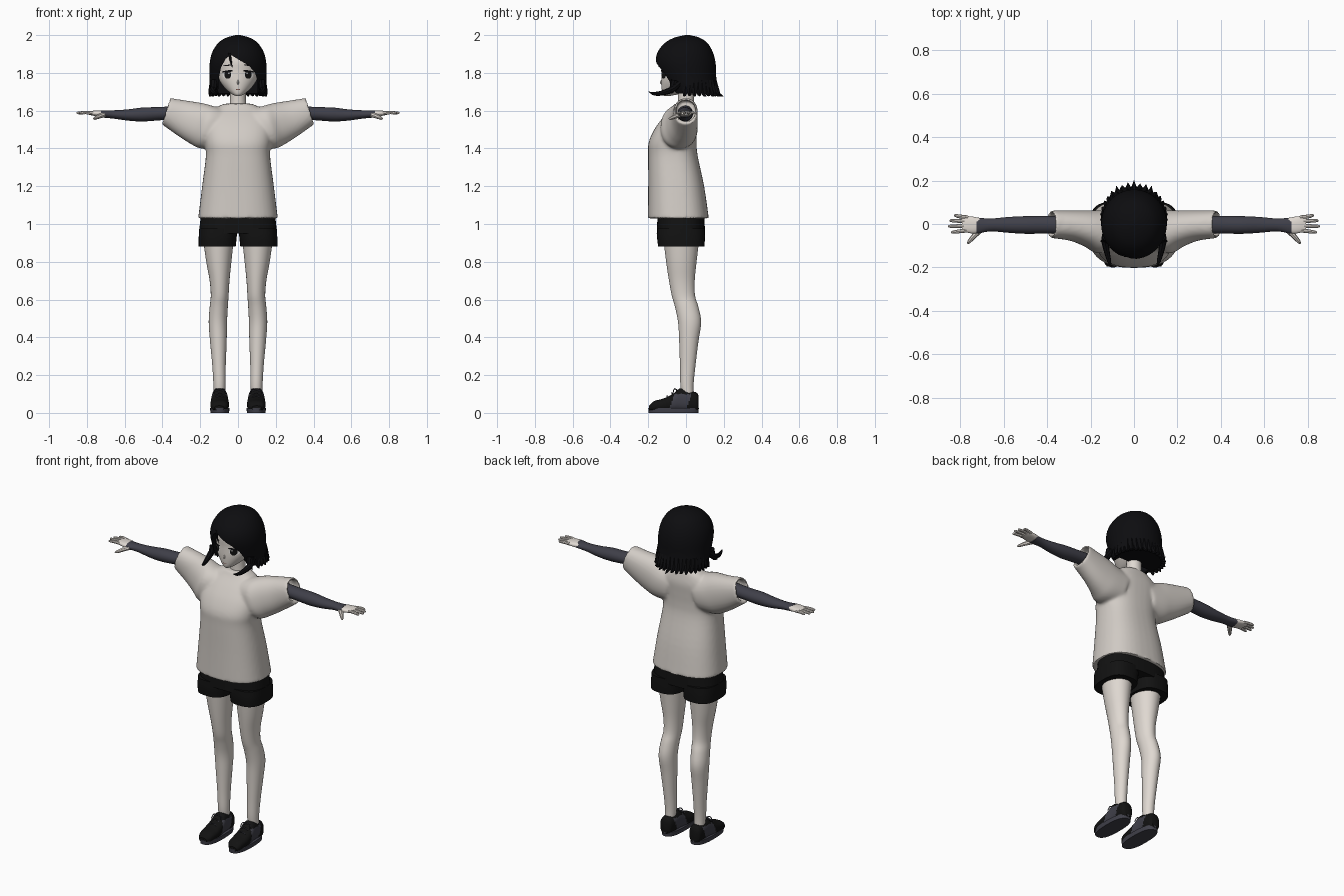
import bpy, bmesh, math
from mathutils import Vector
from mathutils.bvhtree import BVHTree

if "Cube" in bpy.data.objects:
    bpy.data.objects.remove(bpy.data.objects["Cube"], do_unlink=True)


def material(name, r, g, b):
    m = bpy.data.materials.new(name)
    m.use_nodes = True
    m.diffuse_color = (r, g, b, 1)
    shader = next(n for n in m.node_tree.nodes if n.type == 'BSDF_PRINCIPLED')
    shader.inputs["Base Color"].default_value = (r, g, b, 1)
    shader.inputs["Roughness"].default_value = 0.9
    return m


SKIN = material("skin", .74, .69, .64)
SHIRT = material("shirt_cloth", .64, .6, .56)
HAIR = material("black_hair", .004, .004, .005)
SHORTS = material("black_cloth", .006, .006, .006)
GREY = material("slate_grey", .05, .05, .066)
WHITE = material("eye_white", .8, .78, .76)
LIP = material("lip_brown", .25, .12, .1)


def smooth(rows, steps):
    """Catmull-Rom interpolation of rows of numbers."""
    p = [Vector(r) for r in rows]
    p = [p[0] * 2 - p[1]] + p + [p[-1] * 2 - p[-2]]
    out = []
    for i in range(1, len(p) - 2):
        a, b, c, d = p[i - 1:i + 3]
        for s in range(steps):
            t = s / steps
            out.append(list((b * 2 + (c - a) * t + (a * 2 - b * 5 + c * 4 - d) * t ** 2
                             + (b * 3 - a - c * 3 + d) * t ** 3) * .5))
    return out + [list(p[-2])]


def finish(name, bm, mats, mirror=False, rule=None):
    bmesh.ops.recalc_face_normals(bm, faces=bm.faces)
    me = bpy.data.meshes.new(name)
    bm.to_mesh(me)
    bm.free()
    for m in mats:
        me.materials.append(m)
    if rule:
        for f in me.polygons:
            f.material_index = rule(f.center)
    ob = bpy.data.objects.new(name, me)
    bpy.context.collection.objects.link(ob)
    if mirror:
        ob.modifiers.new("Mirror", 'MIRROR').use_mirror_merge = False
    return ob


def skin_rings(bm, rings):
    vs = [[bm.verts.new(c) for c in ring] for ring in rings]
    n = len(vs[0])
    for a, b in zip(vs, vs[1:]):
        for k in range(n):
            bm.faces.new((a[k], a[(k + 1) % n], b[(k + 1) % n], b[k]))
    bm.faces.new(vs[0])
    bm.faces.new(vs[-1])


def tube(name, axis, rows, mats, power=2, n=40, steps=4, hollow=0, shear=0,
         mirror=False, rule=None):
    """Loft along an axis; each row is (position, a min, a max, b min, b max)."""
    rows = smooth(rows, steps)
    if hollow:
        t, a0, a1, b0, b1 = rows[-1]
        da, db = (a1 - a0) * .1, (b1 - b0) * .1
        inner = [a0 + da, a1 - da, b0 + db, b1 - db]
        rows += [[t] + inner, [t + hollow] + inner]
    rings = []
    for t, a0, a1, b0, b1 in rows:
        ring = []
        for k in range(n):
            c, s = (f(math.tau * k / n) for f in (math.cos, math.sin))
            a = (a0 + a1) / 2 + (a1 - a0) / 2 * math.copysign(abs(c) ** (2 / power), c)
            b = (b0 + b1) / 2 + (b1 - b0) / 2 * math.copysign(abs(s) ** (2 / power), s)
            ring.append({'x': (t - shear * (b - 1.6), a, b),
                         'y': (a, t, b), 'z': (a, b, t)}[axis])
        rings.append(ring)
    bm = bmesh.new()
    skin_rings(bm, rings)
    return finish(name, bm, mats, mirror, rule)


def strand(name, pts, mat, mirror=False, n=8, steps=4):
    """Tapered round strand; each point is (x, y, z, radius)."""
    rows = smooth(pts, steps)
    p = [Vector(r[:3]) for r in rows]
    d = p[-1] - p[0]
    up = Vector((0, 1, 0)) if abs(d.z) > max(abs(d.x), abs(d.y)) else Vector((0, 0, 1))
    rings = []
    for i, q in enumerate(p):
        tan = p[min(i + 1, len(p) - 1)] - p[max(i - 1, 0)]
        u = tan.cross(up).normalized()
        v = tan.cross(u).normalized()
        rings.append([q + (u * math.cos(math.tau * k / n) + v * math.sin(math.tau * k / n))
                      * max(rows[i][3], .001) for k in range(n)])
    bm = bmesh.new()
    skin_rings(bm, rings)
    return finish(name, bm, [mat], mirror)


def evaluated(ob):
    bpy.context.view_layer.update()
    dg = bpy.context.evaluated_depsgraph_get()
    return bpy.data.meshes.new_from_object(ob.evaluated_get(dg))


def bake(ob):
    me = evaluated(ob)
    ob.modifiers.clear()
    ob.data = me


# Shirt: torso and sleeves fused into one soft surface
shirt = tube("shirt", 'z', [
    (1.637, -.075, .075, -.062, .042), (1.61, -.125, .125, -.08, .05),
    (1.56, -.17, .17, -.125, .06), (1.5, -.18, .18, -.168, .058),
    (1.43, -.175, .175, -.198, .056), (1.36, -.17, .17, -.2, .062),
    (1.2, -.19, .19, -.2, .096), (1.03, -.211, .211, -.202, .121)],
    [SHIRT], power=2.5, hollow=.04)
sleeves = tube("sleeves", 'x', [
    (.06, -.12, .06, 1.4, 1.605), (.14, -.135, .062, 1.4, 1.625),
    (.2, -.105, .062, 1.425, 1.64), (.28, -.077, .062, 1.468, 1.652),
    (.382, -.064, .062, 1.528, 1.668)],
    [SHIRT], power=2.2, hollow=-.06, shear=.3, mirror=True)
bm = bmesh.new()
bm.from_mesh(shirt.data)
bm.from_mesh(evaluated(sleeves))
bm.to_mesh(shirt.data)
bm.free()
bpy.data.objects.remove(sleeves, do_unlink=True)
remesh = shirt.modifiers.new("Fuse", 'REMESH')
remesh.mode, remesh.voxel_size = 'VOXEL', .008
soften = shirt.modifiers.new("Soften", 'SMOOTH')
soften.factor, soften.iterations = .5, 8
bake(shirt)

# Shorts
tube("shorts_hips", 'z', [(.95, -.207, .207, -.155, .1), (1.06, -.195, .195, -.15, .098)],
     [SHORTS], power=2.6)
tube("shorts_legs", 'z', [(.882, .012, .208, -.148, .098), (.93, .007, .208, -.153, .1),
                          (.975, .002, .205, -.152, .099)], [SHORTS], power=2.7, mirror=True)

# Legs
tube("legs", 'z', [
    (.08, .07, .127, -.02, .04), (.15, .066, .13, -.03, .04), (.25, .065, .136, -.032, .05),
    (.38, .06, .148, -.036, .066), (.48, .058, .155, -.042, .08), (.56, .054, .15, -.058, .066),
    (.62, .05, .144, -.075, .048), (.7, .045, .15, -.09, .046), (.8, .035, .168, -.105, .056),
    (.92, .022, .185, -.12, .07)], [SKIN], mirror=True)

# Shoes with grey side panels, soles and laces
tube("shoe_uppers", 'y', [
    (-.195, .075, .125, .012, .038), (-.17, .055, .14, .008, .062), (-.12, .048, .146, .008, .076),
    (-.07, .05, .144, .008, .1), (-.03, .054, .14, .008, .13), (.02, .056, .138, .008, .116),
    (.055, .062, .134, .008, .108), (.067, .075, .12, .014, .09)],
    [SHORTS, GREY], power=2.5, steps=6, mirror=True,
    rule=lambda c: int(-.1 < c.y - c.z * .4 < -.01 and c.z < .1))
tube("shoe_soles", 'z', [(0, .047, .146, -.198, .066), (.026, .045, .148, -.2, .068)],
     [GREY], power=2.5, steps=1, mirror=True)
for i in range(3):
    y, z = -.1 + i * .025, .086 + i * .016
    strand("shoe_lace", [(.075, y, z - .004, .003), (.097, y, z + .005, .003),
                         (.119, y, z - .004, .003)], GREY, mirror=True, n=6)
for s in (-1, 1):
    strand("lace_bow", [(.097, -.05, .122, .003), (.097 + s * .022, -.062, .127, .003),
                        (.097 + s * .034, -.07, .1, .002)], GREY, mirror=True, n=6)

# Arms in long grey gloves, hands bare from the knuckles
tube("arm_warmers", 'x', [
    (.2, -.044, .036, 1.56, 1.636), (.4, -.044, .037, 1.55, 1.62), (.5, -.045, .036, 1.543, 1.617),
    (.58, -.04, .032, 1.547, 1.607), (.66, -.034, .025, 1.558, 1.602),
    (.725, -.046, .03, 1.564, 1.602)], [GREY], n=28, mirror=True)
tube("palms", 'x', [(.69, -.028, .022, 1.567, 1.597), (.73, -.044, .032, 1.569, 1.601),
                    (.765, -.04, .036, 1.573, 1.6), (.79, -.034, .034, 1.578, 1.596)],
     [SKIN], n=24, power=2.4, mirror=True)
for name, y, tip in (("index", -.029, .842), ("middle", -.008, .854),
                     ("ring", .012, .848), ("little", .03, .828)):
    strand(name + "_fingers", [(.765, y, 1.587, .0095), (.8, y * 1.15, 1.59, .009),
                               (tip - .008, y * 1.3, 1.588, .007), (tip, y * 1.32, 1.587, .003)],
           SKIN, mirror=True)
strand("thumbs", [(.705, -.025, 1.58, .014), (.735, -.055, 1.57, .012),
                  (.757, -.08, 1.56, .0085), (.765, -.091, 1.557, .003)], SKIN, mirror=True)

# Neck and head
tube("neck", 'z', [(1.6, -.048, .048, -.045, .045), (1.65, -.042, .042, -.042, .042),
                   (1.74, -.042, .042, -.045, .04)], [SKIN], n=28)
head = tube("head", 'z', [
    (1.678, -.012, .012, -.115, -.085), (1.69, -.036, .036, -.124, -.03),
    (1.72, -.07, .07, -.129, .03), (1.76, -.098, .098, -.131, .07), (1.81, -.11, .11, -.13, .1),
    (1.87, -.11, .11, -.13, .11), (1.94, -.085, .085, -.1, .09),
    (1.97, -.035, .035, -.04, .04)], [SKIN])
strand("nose", [(0, -.128, 1.765, .002), (0, -.133, 1.748, .005), (0, -.128, 1.74, .002)], SKIN)

# Painted face details laid onto the head surface
surface = BVHTree.FromPolygons([v.co for v in head.data.vertices],
                               [tuple(f.vertices) for f in head.data.polygons])


def decal(name, x, z, w, h, mat, lift, tilt=0, mirror=True):
    bm = bmesh.new()
    verts = []
    for k in range(25):
        a = math.tau * k / 24
        r = 1 if k < 24 else 0
        u, v = r * w * math.cos(a), r * h * math.sin(a)
        px, pz = x + u - v * tilt, z + v + u * tilt
        hit = surface.ray_cast(Vector((px, -1, pz)), Vector((0, 1, 0)))[0]
        verts.append(bm.verts.new((px, hit.y - lift, pz)))
    for k in range(24):
        bm.faces.new((verts[k], verts[(k + 1) % 24], verts[24]))
    return finish(name, bm, [mat], mirror)


decal("eye_whites", .055, 1.79, .026, .02, WHITE, .003)
decal("irises", .054, 1.79, .018, .021, SHORTS, .005)
decal("eye_lashes", .056, 1.808, .029, .0055, HAIR, .007, -.12)
decal("eye_glints", .048, 1.798, .004, .004, WHITE, .008)
decal("eyebrows", .055, 1.84, .025, .003, HAIR, .004, -.1)
decal("mouth", 0, 1.712, .013, .002, LIP, .003, mirror=False)

# Bobbed hair with an off-centre fringe cut around the face
hair = tube("hair", 'z', [
    (1.69, -.145, .145, -.09, .172), (1.73, -.151, .151, -.115, .166),
    (1.78, -.15, .15, -.138, .16), (1.85, -.15, .15, -.16, .157), (1.91, -.136, .136, -.15, .142),
    (1.96, -.103, .103, -.11, .112), (1.987, -.06, .06, -.06, .07), (2.0, -.012, .012, -.005, .02)],
    [HAIR], n=64)
outline = [(-.106, 1.6), (-.104, 1.76), (-.09, 1.83), (-.065, 1.875), (-.04, 1.897), (.01, 1.867),
           (.06, 1.837), (.09, 1.8), (.103, 1.76), (.106, 1.6)]
bm = bmesh.new()
face = bm.faces.new([bm.verts.new((x, -.4, z)) for x, z in outline])
new = bmesh.ops.extrude_face_region(bm, geom=[face])["geom"]
bmesh.ops.translate(bm, vec=(0, .4, 0), verts=[v for v in new if isinstance(v, bmesh.types.BMVert)])
cutter = finish("face_cutter", bm, [HAIR])
cutter.hide_render = True
cut = hair.modifiers.new("Face opening", 'BOOLEAN')
cut.operation, cut.solver, cut.object = 'DIFFERENCE', 'EXACT', cutter
bake(hair)
bpy.data.objects.remove(cutter, do_unlink=True)

# Ragged hair tips, side locks and fringe wisp
for i in range(21):
    a = math.radians(-15 + i * 10.5)
    c, s = math.cos(a), math.sin(a)
    flare = (.158, .17, .163)[i % 3]
    strand("hair_tip", [(.135 * c, .03 + .12 * s, 1.76, .014), (.14 * c, .03 + .132 * s, 1.71, .016),
                        (.147 * c, .03 + .146 * s, 1.685, .01),
                        (.155 * c, .03 + flare * s, 1.675 + .012 * (i % 2), .001)], HAIR, n=6)
strand("side_locks", [(.125, -.03, 1.75, .016), (.133, -.075, 1.712, .017),
                      (.124, -.13, 1.693, .013), (.114, -.17, 1.69, .009),
                      (.105, -.197, 1.7, .001)], HAIR, mirror=True)
strand("side_flicks", [(.125, -.06, 1.76, .02), (.128, -.07, 1.72, .017),
                       (.138, -.075, 1.7, .01), (.156, -.08, 1.697, .001)], HAIR, mirror=True)
strand("fringe_wisp", [(-.045, -.142, 1.905, .007), (-.04, -.146, 1.87, .006),
                       (-.03, -.143, 1.83, .001)], HAIR, n=6)

# Smooth shading that keeps hard edges
for ob in bpy.context.collection.objects:
    ob.select_set(ob.type == 'MESH')
bpy.context.view_layer.objects.active = head
bpy.ops.object.shade_smooth_by_angle(angle=math.radians(40))
